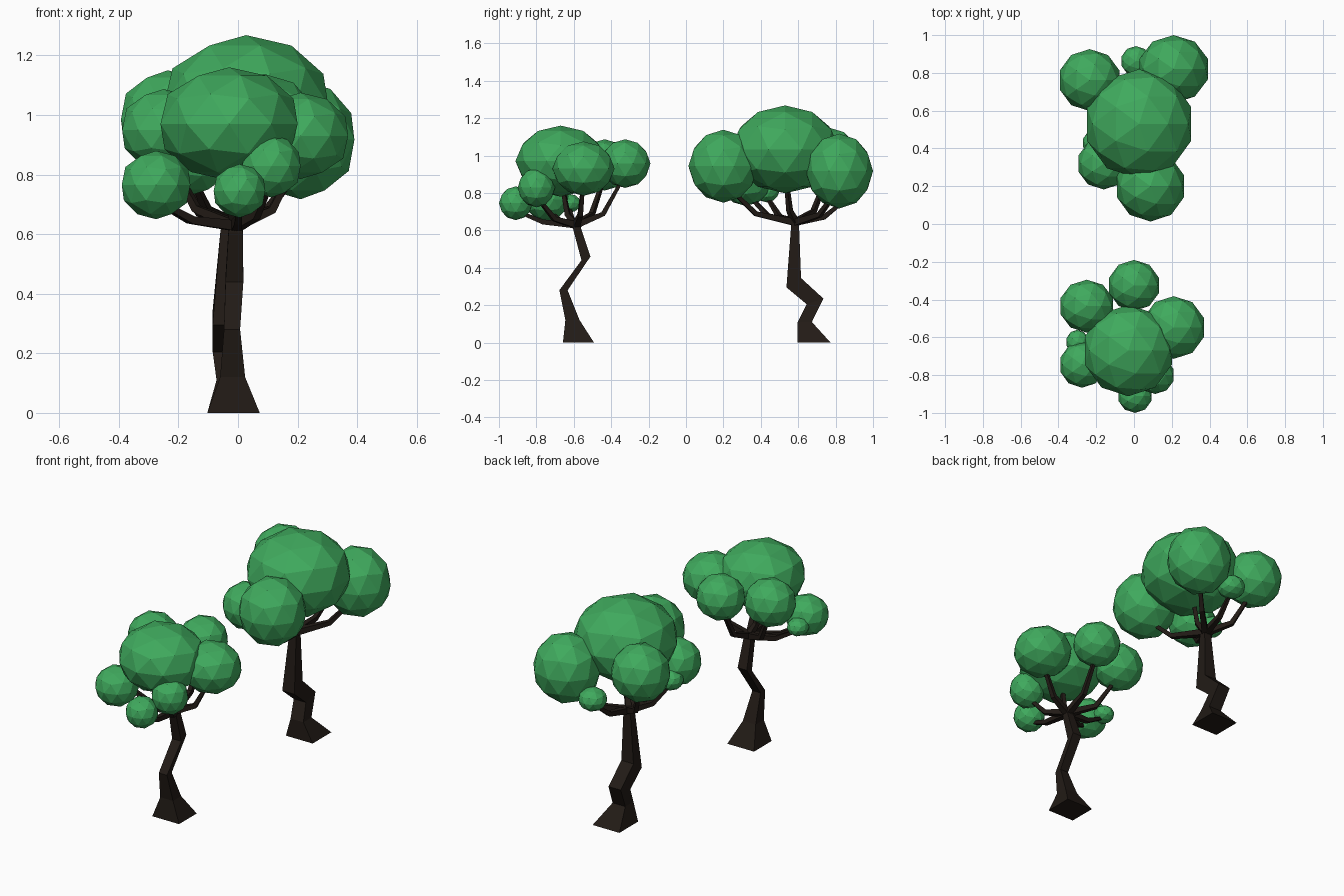
import bpy, bmesh
from mathutils import Vector, Matrix

if "Cube" in bpy.data.objects:
    bpy.data.objects.remove(bpy.data.objects["Cube"])


def material(name, color):
    m = bpy.data.materials.new(name)
    m.diffuse_color = color
    m.use_nodes = True
    m.node_tree.nodes["Principled BSDF"].inputs["Base Color"].default_value = m.diffuse_color
    return m


LEAF = material("leaf_green", (0.05, 0.40, 0.11, 1))
BARK = material("dark_bark", (0.016, 0.011, 0.008, 1))


def add_object(name, bm, mat):
    bmesh.ops.recalc_face_normals(bm, faces=bm.faces)
    me = bpy.data.meshes.new(name)
    bm.to_mesh(me)
    bm.free()
    me.materials.append(mat)
    ob = bpy.data.objects.new(name, me)
    bpy.context.collection.objects.link(ob)
    return ob


def skin_rings(bm, rings):
    """Join four-sided rings into a closed tube."""
    loops = [[bm.verts.new(p) for p in r] for r in rings]
    for a, b in zip(loops, loops[1:]):
        for i in range(4):
            j = (i + 1) % 4
            bm.faces.new((a[i], a[j], b[j], b[i]))
    bm.faces.new(loops[0][::-1])
    bm.faces.new(loops[-1])


def trunk(name, sections):
    """Square sections: x, y, z, half x, half y, rise towards +y."""
    bm = bmesh.new()
    skin_rings(bm, [[(x + sx * hx, y + sy * hy, z + sy * t)
                     for sx, sy in ((-1, -1), (1, -1), (1, 1), (-1, 1))]
                    for x, y, z, hx, hy, t in sections])
    add_object(name, bm, BARK)


def branch(name, points, radii):
    pts = [Vector(p) for p in points]
    rings = []
    for i, p in enumerate(pts):
        d = (pts[min(i + 1, len(pts) - 1)] - pts[max(i - 1, 0)]).normalized()
        side = d.cross(Vector((0, 0, 1)))
        side = side.normalized() if side.length > 0.05 else Vector((1, 0, 0))
        up = side.cross(d).normalized()
        r = radii[i]
        rings.append([p + side * a * r + up * b * r
                      for a, b in ((-1, -1), (1, -1), (1, 1), (-1, 1))])
    bm = bmesh.new()
    skin_rings(bm, rings)
    add_object(name, bm, BARK)


def foliage(name, x, y, z, rx, ry, rz):
    bm = bmesh.new()
    bmesh.ops.create_icosphere(
        bm, subdivisions=2, radius=1,
        matrix=Matrix.Translation((x, y, z)) @ Matrix.Diagonal((rx, ry, rz, 1)))
    add_object(name, bm, LEAF)


def tree(prefix, sections, fork, clumps):
    trunk(prefix + "_trunk", sections)
    fork = Vector(fork)
    for i, c in enumerate(clumps):
        foliage(f"{prefix}_foliage_{i + 1}", *c)
        # branch: flat run out of the fork, then a bend up into the clump
        end = Vector((c[0], c[1], c[2] - 0.45 * c[5]))
        mid = fork.lerp(end, 0.55)
        mid.z = fork.z + 0.22 * (end.z - fork.z)
        branch(f"{prefix}_branch_{i + 1}", (fork, mid, end),
               (0.018, 0.013, 0.008))


# small front tree
tree("front_tree",
     [(-0.015, -0.575, 0.00, 0.088, 0.083, 0),
      (-0.018, -0.607, 0.12, 0.042, 0.038, 0),
      (-0.020, -0.655, 0.28, 0.027, 0.022, 0),
      (-0.012, -0.535, 0.45, 0.030, 0.024, 0.01),
      (-0.008, -0.583, 0.61, 0.024, 0.020, 0.005),
      (-0.005, -0.587, 0.645, 0.018, 0.018, 0)],
     (-0.005, -0.587, 0.628),
     [(-0.03, -0.67, 0.97, 0.242, 0.242, 0.19),
      (0.00, -0.325, 0.957, 0.138, 0.135, 0.13),
      (-0.25, -0.435, 0.95, 0.146, 0.14, 0.137),
      (0.21, -0.548, 0.93, 0.168, 0.166, 0.145),
      (-0.275, -0.745, 0.765, 0.121, 0.122, 0.115),
      (-0.30, -0.625, 0.745, 0.06, 0.065, 0.05),
      (0.112, -0.80, 0.828, 0.103, 0.1, 0.105),
      (0.005, -0.91, 0.745, 0.091, 0.09, 0.09)])

# tall rear tree
tree("rear_tree",
     [(-0.015, 0.685, 0.00, 0.088, 0.088, 0),
      (-0.030, 0.635, 0.11, 0.042, 0.038, 0),
      (-0.045, 0.690, 0.22, 0.040, 0.045, 0.015),
      (-0.045, 0.576, 0.32, 0.040, 0.039, 0.025),
      (-0.035, 0.583, 0.61, 0.024, 0.022, 0),
      (-0.030, 0.585, 0.665, 0.018, 0.018, 0)],
     (-0.032, 0.584, 0.642),
     [(0.027, 0.53, 1.033, 0.29, 0.29, 0.235),
      (0.21, 0.82, 0.917, 0.19, 0.18, 0.2),
      (-0.235, 0.762, 0.985, 0.166, 0.164, 0.165),
      (0.087, 0.20, 0.943, 0.187, 0.187, 0.195),
      (-0.16, 0.32, 0.865, 0.142, 0.137, 0.135),
      (0.01, 0.862, 0.80, 0.08, 0.08, 0.066),
      (-0.205, 0.43, 0.81, 0.068, 0.07, 0.06)])
